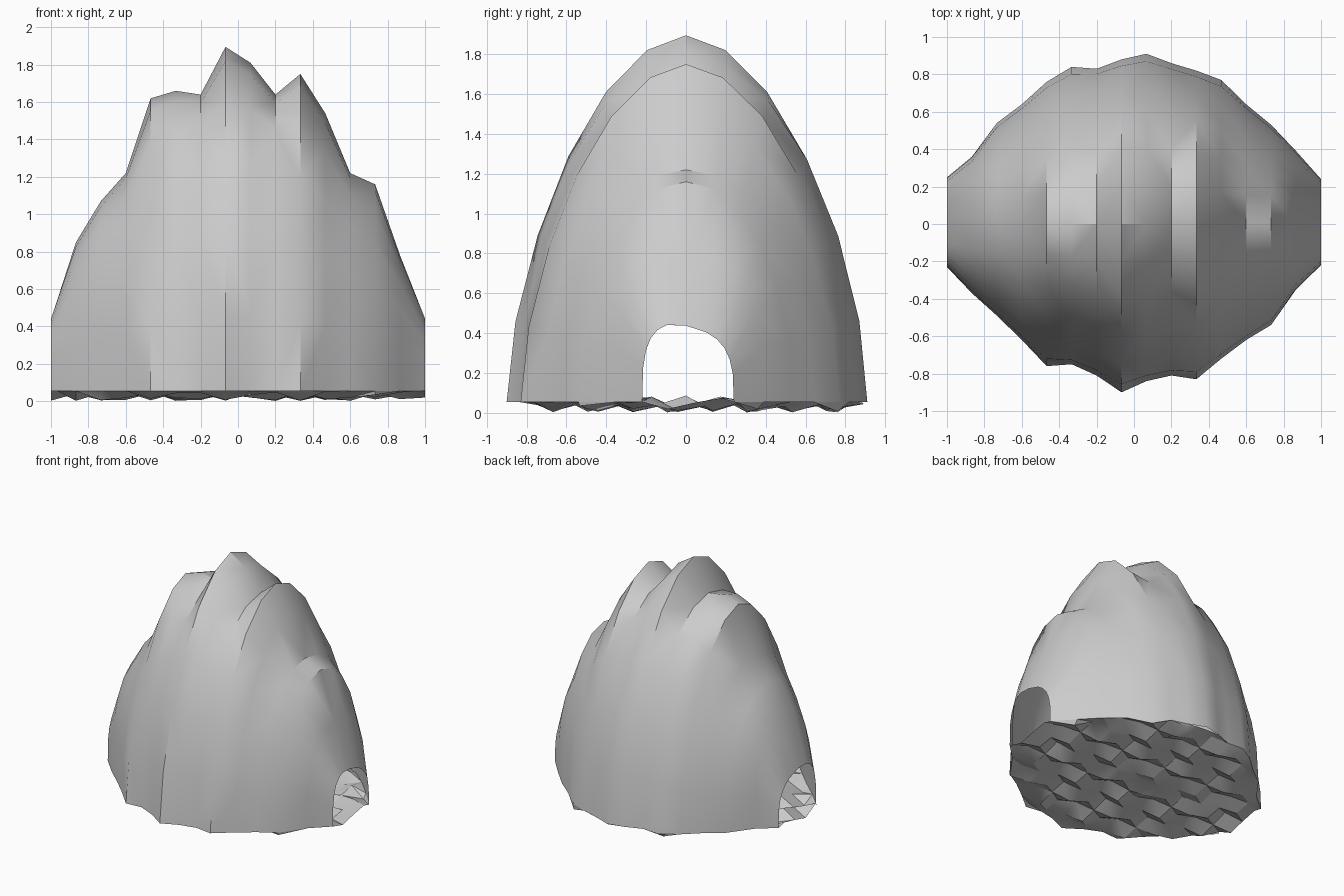
import bpy, bmesh, math, random

cube = bpy.data.objects.get("Cube")
if cube:
    bpy.data.objects.remove(cube, do_unlink=True)
random.seed(4)

grey = bpy.data.materials.new("plain grey")
grey.use_nodes = True
colour = (0.6, 0.6, 0.6, 1)
grey.diffuse_color = colour
grey.node_tree.nodes["Principled BSDF"].inputs["Base Color"].default_value = colour

# One arch per column from end to end: crest height, front and back half widths
CELL = 2 / 15
BASE = 0.055
crest = [.45, .85, 1.07, 1.22, 1.62, 1.66, 1.64, 1.895, 1.81, 1.64, 1.75, 1.54, 1.22, 1.16, .78, .45]
front = [.23, .37, .49, .62, .76, .75, .81, .90, .84, .81, .83, .72, .62, .54, .35, .22]
back = [.25, .36, .54, .64, .76, .84, .83, .88, .91, .86, .82, .77, .64, .53, .39, .24]
COLUMNS = len(crest)
STEPS = 12
FLOOR_ROWS = 15


def smoothed(values):
    """Average each inner value with its neighbours."""
    inner = [(values[i - 1] + 2 * values[i] + values[i + 1]) / 4 for i in range(1, len(values) - 1)]
    return [values[0]] + inner + [values[-1]]


body_front, body_back = smoothed(front), smoothed(back)


def arch_point(i, j):
    """Point j of arch i: smooth flanks, with spikes only at the crest and foot."""
    t = math.pi * j / STEPS
    c, s = -math.cos(t), max(math.sin(t), 0)
    from_end = min(i, COLUMNS - 1 - i)
    power = min(0.62 + 0.15 * from_end, 1.1)   # squarer arches towards the openings
    foot, body = (front[i], body_front[i]) if c < 0 else (back[i], body_back[i])
    width = body + (foot - body) * abs(c) ** 10
    y = math.copysign(abs(c) ** power * width, c)
    top = crest[i] - BASE
    flank = (body_front[i] + body_back[i]) * 1.03 if from_end else top
    s = s ** power
    z = BASE + flank * s + (top - flank) * s ** 4
    if from_end == 0:
        z -= 0.25 * max(y + 0.05, 0) * s   # openings slump towards the back
    return (i * CELL - 1, y, z)


def floor_point(i, j):
    """Sawtooth ground in staggered diagonal furrows, clipped to the arch foot."""
    y = (j - FLOOR_ROWS // 2) * CELL + 0.04 * (1 - i % 3)
    inside = -front[i] < y < back[i]
    y = min(max(y, -front[i]), back[i])
    z = (0.01, 0.04, 0.075)[(i + j) % 3] + random.uniform(-.008, .012) if inside else BASE
    return (i * CELL - 1, y, z)


def sheet(name, point, rows, flip, angle):
    """Loft a grid of points into one open surface."""
    bm = bmesh.new()
    grid = [[bm.verts.new(point(i, j)) for j in range(rows)] for i in range(COLUMNS)]
    for i in range(COLUMNS - 1):
        for j in range(rows - 1):
            quad = [grid[i][j], grid[i + 1][j], grid[i + 1][j + 1], grid[i][j + 1]]
            bm.faces.new(quad[::-1] if flip else quad)
    bmesh.ops.remove_doubles(bm, verts=bm.verts, dist=0.0005)
    bmesh.ops.triangulate(bm, faces=bm.faces)
    mesh = bpy.data.meshes.new(name)
    bm.to_mesh(mesh)
    bm.free()
    mesh.materials.append(grey)
    obj = bpy.data.objects.new(name, mesh)
    bpy.context.collection.objects.link(obj)
    bpy.ops.object.select_all(action='DESELECT')
    obj.select_set(True)
    bpy.context.view_layer.objects.active = obj
    bpy.ops.object.shade_smooth_by_angle(angle=math.radians(angle))


sheet("mound_shell", arch_point, STEPS + 1, False, 35)
sheet("rough_floor", floor_point, FLOOR_ROWS, True, 30)
